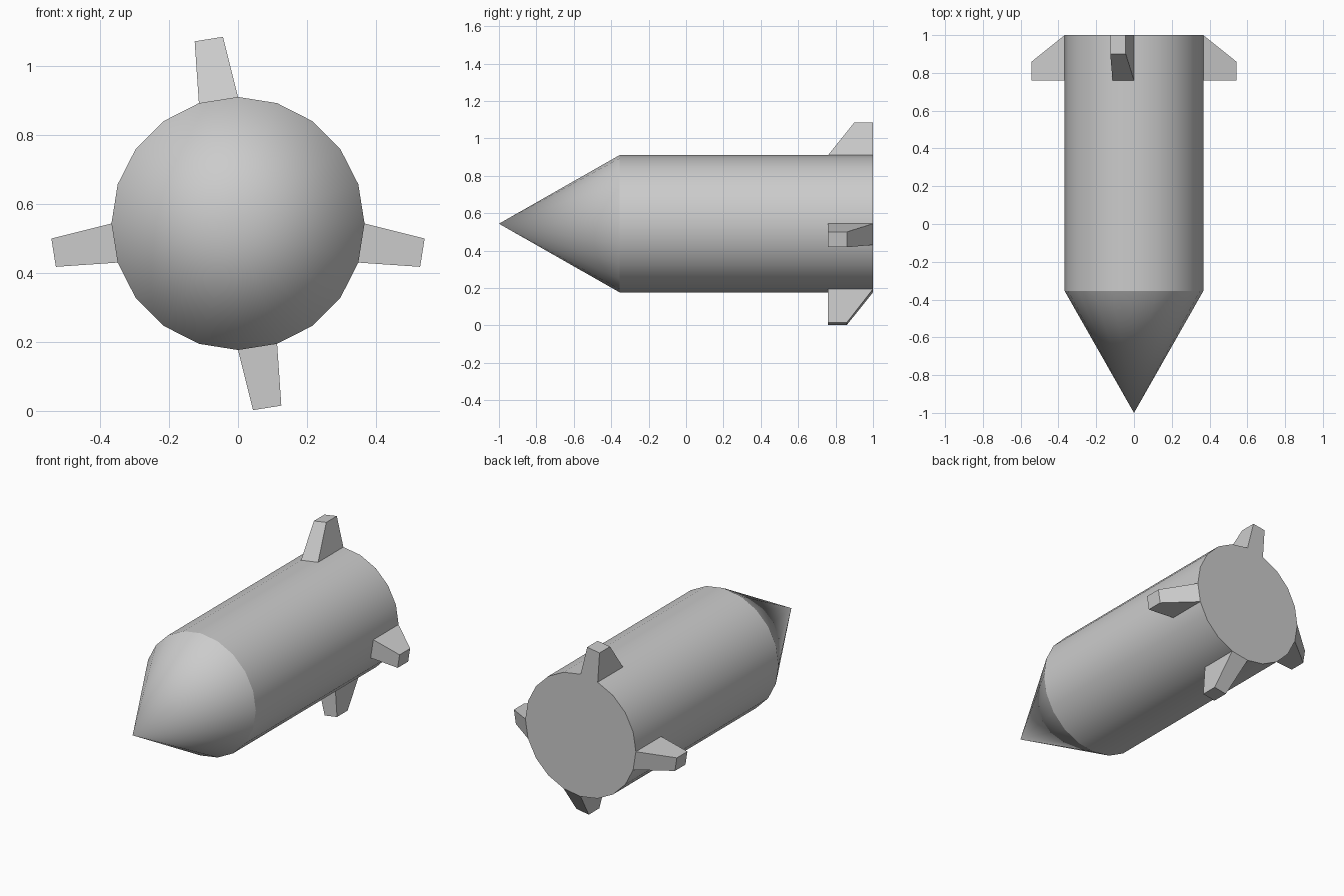
import bpy, bmesh
from math import cos, sin, pi, radians

if "Cube" in bpy.data.objects:
    bpy.data.objects.remove(bpy.data.objects["Cube"])

SIDES, R, CZ = 20, 0.367, 0.544
NOSE_Y, SHOULDER_Y, TAIL_Y = -1.0, -0.355, 1.0


def make_object(name, bm):
    bmesh.ops.recalc_face_normals(bm, faces=bm.faces[:])
    mesh = bpy.data.meshes.new(name)
    bm.to_mesh(mesh)
    bm.free()
    obj = bpy.data.objects.new(name, mesh)
    bpy.context.collection.objects.link(obj)
    return obj


# Body: pointed nose, straight barrel and flat tail as one 20-sided shell
bm = bmesh.new()


def ring(y):
    return [bm.verts.new((R * cos(2 * pi * i / SIDES), y, CZ + R * sin(2 * pi * i / SIDES)))
            for i in range(SIDES)]


nose, tail = bm.verts.new((0, NOSE_Y, CZ)), bm.verts.new((0, TAIL_Y, CZ))
front, back = ring(SHOULDER_Y), ring(TAIL_Y)
for i in range(SIDES):
    j = (i + 1) % SIDES
    bm.faces.new((nose, front[i], front[j]))
    bm.faces.new((front[i], back[i], back[j], front[j]))
    bm.faces.new((tail, back[j], back[i]))
body = make_object("body", bm)
bpy.context.view_layer.objects.active = body
body.select_set(True)
bpy.ops.object.shade_smooth_by_angle(angle=radians(25))


# Fins: tapered blocks, each growing out of one barrel facet
def fin(name, angle_deg, tip_y0, tip_y1):
    a = radians(angle_deg)
    bm = bmesh.new()
    root_r, root_w = R * cos(pi / SIDES), R * sin(pi / SIDES)
    loops = []
    for r, w, y0, y1 in ((root_r, root_w, 0.76, TAIL_Y), (0.5415, 0.0415, tip_y0, tip_y1)):
        loops.append([bm.verts.new((r * cos(a) - t * sin(a), y, CZ + r * sin(a) + t * cos(a)))
                      for t, y in ((-w, y0), (w, y0), (w, y1), (-w, y1))])
    root, tip = loops
    bm.faces.new(root)
    bm.faces.new(tip)
    for i in range(4):
        j = (i + 1) % 4
        bm.faces.new((root[i], root[j], tip[j], tip[i]))
    return make_object(name, bm)


# The top fin sweeps back; the other three sweep forward
fin("top_fin", 99, 0.90, 1.0)
for name, angle in (("right_fin", -9), ("left_fin", 189), ("bottom_fin", 279)):
    fin(name, angle, 0.76, 0.86)
